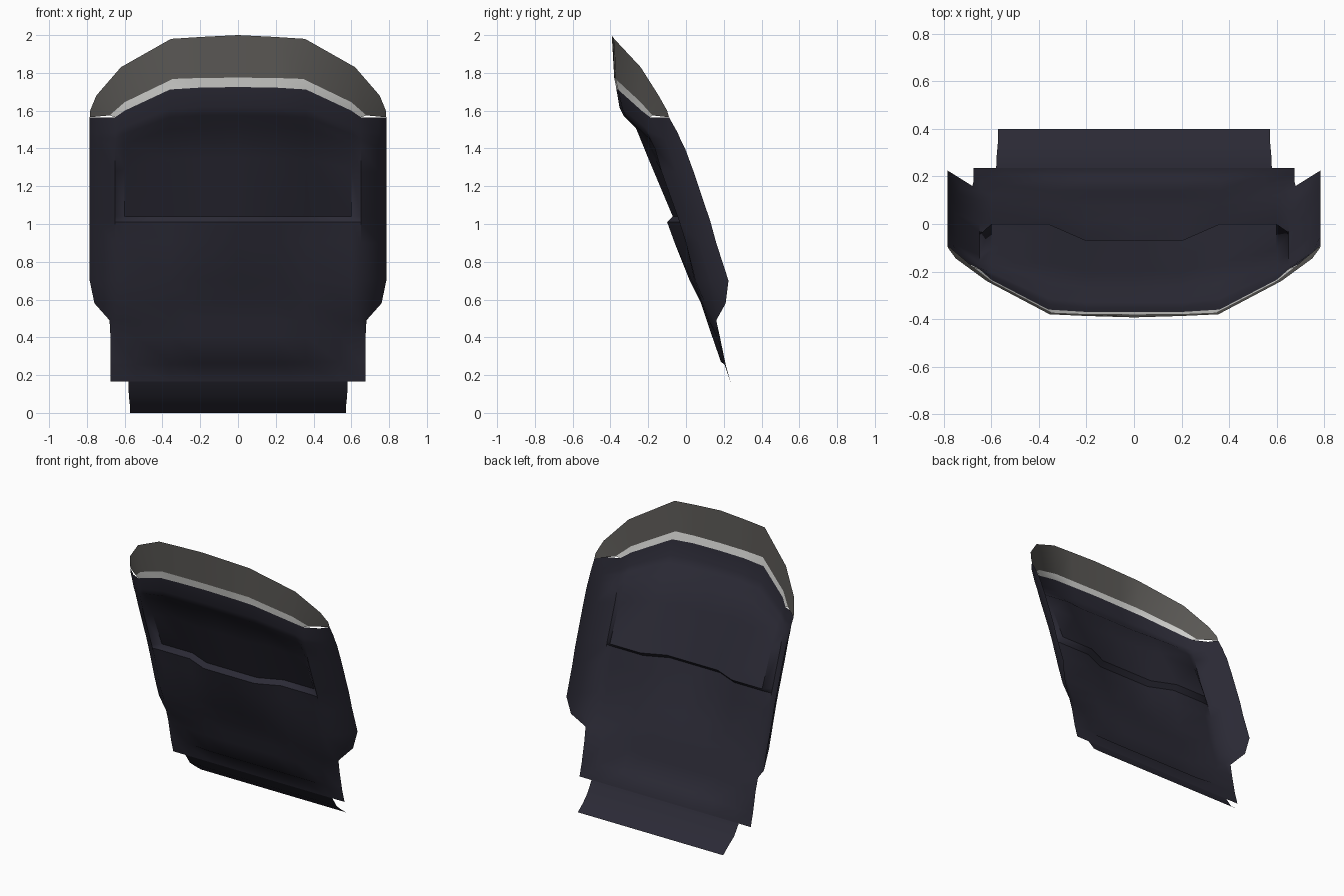
import bpy, math


def material(name, rgb):
    m = bpy.data.materials.new(name)
    m.diffuse_color = (*rgb, 1)
    return m


NAVY = material("dark navy", (0.024, 0.023, 0.036))
GREY = material("warm grey", (0.105, 0.10, 0.093))
SILVER = material("silver", (0.68, 0.68, 0.66))


def sheet(name, rows, mat):
    """Loft rows (top to bottom) of half cross-sections, mirrored across x = 0."""
    full = [[(-x, y, z) for x, y, z in reversed(r[1:])] + list(r) for r in rows]
    n = len(full[0])
    verts = [p for r in full for p in r]
    faces = [(i * n + j, (i + 1) * n + j, (i + 1) * n + j + 1, i * n + j + 1)
             for i in range(len(full) - 1) for j in range(n - 1)]
    me = bpy.data.meshes.new(name)
    me.from_pydata(verts, [], faces)
    me.materials.append(mat)
    me.validate()
    ob = bpy.data.objects.new(name, me)
    bpy.context.collection.objects.link(ob)
    bpy.ops.object.select_all(action='DESELECT')
    ob.select_set(True)
    bpy.context.view_layer.objects.active = ob
    bpy.ops.object.shade_smooth_by_angle(angle=math.radians(38))
    return ob


# Body: level, edge x, then depth y at centre, 0.36, panel edge, rim, outer edge
PROFILE = [
    (1.725, .785, -.37, -.36, -.235, -.19, -.09),
    (1.62, .785, -.352, -.337, -.22, -.185, -.045),
    (1.575, .785, -.33, -.315, -.205, -.18, -.03),
    (1.51, .785, -.265, -.245, -.165, -.165, -.005),
    (1.35, .785, -.20, -.165, -.105, -.13, .04),
    (1.04, .785, -.07, .00, .00, -.045, .12),
    (1.01, .785, -.10, -.03, -.03, -.035, .13),
    (0.90, .785, -.06, -.01, .00, .00, .16),
    (0.70, .785, .02, .03, .045, .05, .225),
    (0.58, .76, .08, .08, .085, .10, .21),
    (0.49, .68, .11, .11, .12, .14, .16),
    (0.40, .675, .14, .14, .165, .18, .18),
    (0.27, .675, .185, .185, .205, .207, .207),
    (0.255, .675, .205, .205, .21, .21, .21),
    (0.165, .675, .235, .235, .235, .235, .235),
]
TOP_Z = (1.725, 1.722, 1.712, 1.60, 1.565, 1.565, 1.565)   # arched upper edge

body = []
for level, edge, yc, ym, yp, yr, yo in PROFILE:
    xs = (0, .2, .36, .6 if level > .45 else .54, .65, .65 + .7 * (edge - .65), edge)
    ys = (yc, yc, ym, yp, yr, yr + .45 * (yo - yr), yo)
    row = []
    for x, y, top in zip(xs, ys, TOP_Z):
        z = level
        if level > 1.04:
            z = 1.04 + (level - 1.04) / .685 * (top - 1.04)
        row.append((x, y, z))
    body.append(row)
sheet("back_panel", body, NAVY)

# Lower flap curling backwards
sheet("lower_flap", [[(0, y, z), (w, y, z)] for w, y, z in
                     ((.58, .235, .165), (.578, .285, .09), (.573, .34, .045), (.573, .40, 0))], NAVY)

# Silver trim strip under the headband
trim_top = [(0, -.38, 1.775), (.2, -.379, 1.773), (.345, -.373, 1.768),
            (.6, -.24, 1.645), (.68, -.178, 1.575)]
sheet("trim_strip", [trim_top, body[0][:5]], SILVER)

# Grey band at the top
band_top = [(0, -.393, 2.0), (.2, -.387, 1.99), (.355, -.38, 1.98), (.62, -.24, 1.83),
            (.75, -.145, 1.68), (.783, -.10, 1.60)]
band_low = trim_top + [(.785, -.09, 1.565)]
sheet("top_band", [band_top, band_low], GREY)
